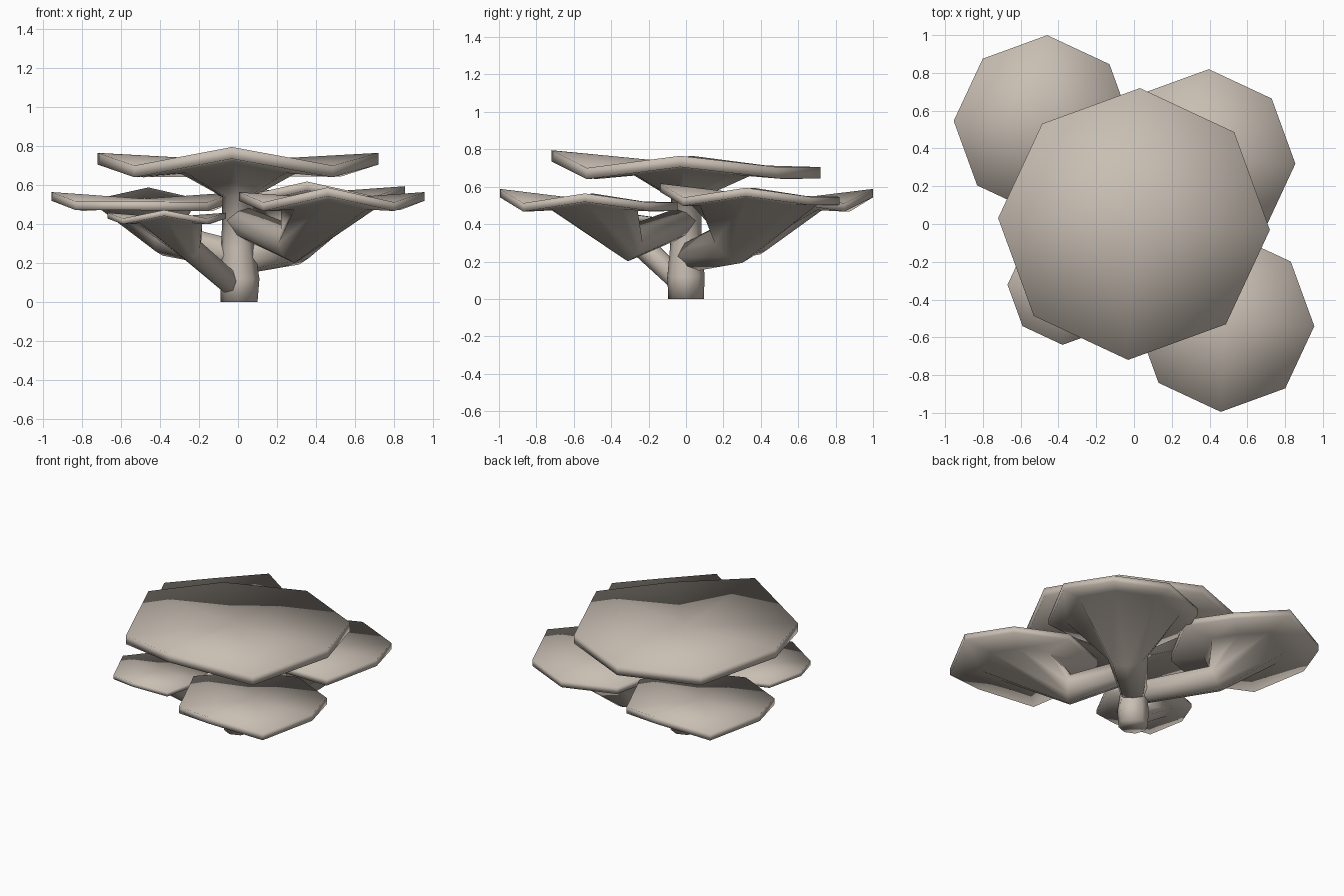
import bpy, bmesh, math
from mathutils import Vector

if "Cube" in bpy.data.objects:
    bpy.data.objects.remove(bpy.data.objects["Cube"])

mat = bpy.data.materials.new("beige_coral")
mat.diffuse_color = (0.58, 0.515, 0.45, 1)
mat.use_nodes = True
mat.node_tree.nodes["Principled BSDF"].inputs["Base Color"].default_value = mat.diffuse_color

SIDES = 8
TURN = math.radians(-2.5)
# rim height pattern around a plate, starting at +x and going counter-clockwise
WAVE = [0.03, -0.03, -0.03, -0.035, 0.03, -0.035, 0.06, -0.035]


def ring(bm, centre, radius, axis=(0, 0, 1), offsets=None):
    """Eight-sided ring around an axis, with optional height offsets."""
    q = Vector((0, 0, 1)).rotation_difference(Vector(axis).normalized())
    verts = []
    for i in range(SIDES):
        a = TURN + i * math.tau / SIDES
        p = Vector(centre) + q @ Vector((math.cos(a) * radius, math.sin(a) * radius, 0))
        if offsets:
            p.z += offsets[i]
        verts.append(bm.verts.new(p))
    return verts


def coral_part(name, stem, plate, radius, rim_z, thick, under, wave):
    """Stem rings (centre, radius, axis) that flare into a wavy plate."""
    bm = bmesh.new()
    px, py = plate
    rings = [ring(bm, c, r, ax) for c, r, ax in stem]
    frac, uz = under
    # underside ring, lower rim, upper rim
    rings.append(ring(bm, (px, py, uz), radius * frac, offsets=[w * frac for w in wave]))
    rings.append(ring(bm, (px, py, rim_z - thick), radius, offsets=wave))
    rings.append(ring(bm, (px, py, rim_z), radius, offsets=wave))
    for lo, hi in zip(rings, rings[1:]):
        for i in range(SIDES):
            j = (i + 1) % SIDES
            bm.faces.new((lo[i], lo[j], hi[j], hi[i]))
    bm.faces.new(rings[0][::-1])
    # top fan
    mid = bm.verts.new((px, py, rim_z - 0.01))
    top = rings[-1]
    for i in range(SIDES):
        bm.faces.new((top[i], top[(i + 1) % SIDES], mid))
    bmesh.ops.recalc_face_normals(bm, faces=bm.faces)
    for f in bm.faces:
        f.smooth = True
    me = bpy.data.meshes.new(name)
    bm.to_mesh(me)
    bm.free()
    me.materials.append(mat)
    ob = bpy.data.objects.new(name, me)
    bpy.context.collection.objects.link(ob)


def branch(name, start, elbow, r0, r1, plate, radius, rim_z, thick, under, wave):
    """Bent side branch carrying a plate."""
    s, e = Vector(start), Vector(elbow)
    d_in = (e - s).normalized()
    d_out = (Vector((*plate, under[1])) - e).normalized()
    coral_part(name, [(s, r0, d_in), (e, r1, d_in + d_out)],
               plate, radius, rim_z, thick, under, wave)


# trunk with the big middle plate
up = (0, 0, 1)
coral_part("trunk_and_top_plate",
           [((0.005, 0, 0), 0.095, up), ((0.01, 0, 0.12), 0.10, up),
            ((0, 0, 0.28), 0.085, up), ((0, 0, 0.54), 0.08, up)],
           (0, 0), 0.72, 0.735, 0.06, (0.5, 0.68), WAVE)

small = [w * 0.8 for w in WAVE]
opposite = small[4:] + small[:4]

# side branches with their plates
branch("front_right_branch", (0, 0, 0.42), (0.28, -0.30, 0.30), 0.08, 0.10,
       (0.48, -0.52), 0.475, 0.54, 0.045, (0.55, 0.49), small)
branch("back_left_branch", (0, 0, 0.24), (-0.36, 0.37, 0.32), 0.075, 0.09,
       (-0.48, 0.525), 0.475, 0.54, 0.045, (0.55, 0.49), opposite)
branch("back_right_branch", (0, 0, 0.22), (0.26, 0.25, 0.30), 0.08, 0.13,
       (0.375, 0.34), 0.48, 0.57, 0.045, (0.75, 0.52), small)
branch("front_left_branch", (-0.02, -0.02, 0.08), (-0.24, -0.22, 0.27), 0.06, 0.065,
       (-0.365, -0.335), 0.305, 0.445, 0.03, (0.6, 0.415), [w * 0.45 for w in WAVE])
